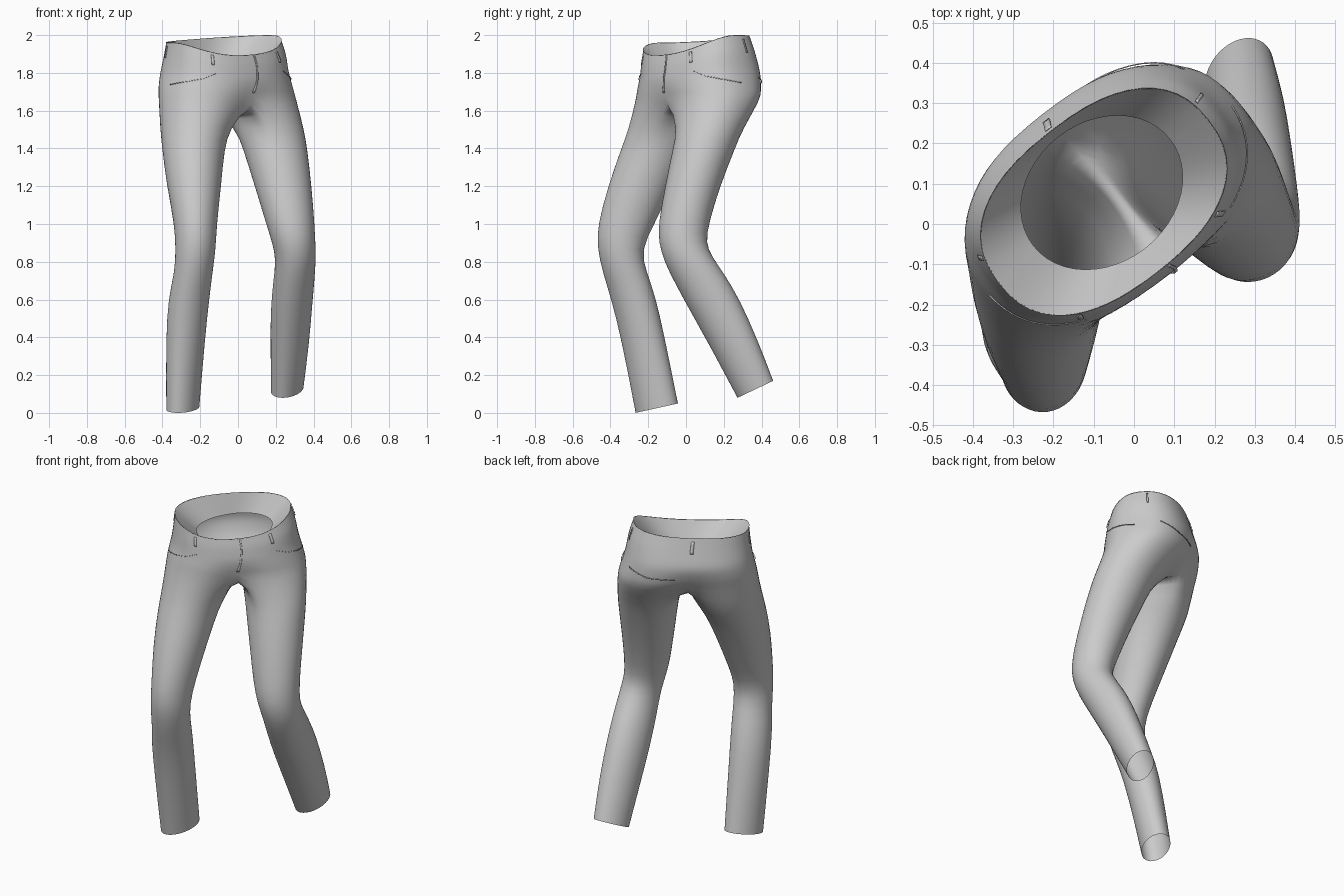
import bpy, bmesh
from math import sin, cos, pi, radians, exp, copysign
from mathutils import Vector

cube = bpy.data.objects.get("Cube")
if cube:
    bpy.data.objects.remove(cube)

cloth = bpy.data.materials.new("grey cloth")
cloth.use_nodes = True
GREY = (0.6, 0.6, 0.6, 1)
cloth.diffuse_color = GREY
cloth.node_tree.nodes["Principled BSDF"].inputs["Base Color"].default_value = GREY

TWIST = radians(38)          # the hips are turned about z
SIDE = Vector((cos(TWIST), sin(TWIST), 0))
FRONT = Vector((sin(TWIST), -cos(TWIST), 0))
OUTER, INNER = 16, 8         # ring segments outside the leg and along the crotch

# Hip rings: depth below rim, centre x, centre y, half width, half depth, centre pinch
HIPS = [(0, -.075, .055, .33, .22, 0), (.23, -.069, .064, .347, .238, 0),
        (.55, -.072, .074, .363, .258, 0), (.8, -.066, .07, .386, .257, .06),
        (1, -.056, .065, .401, .246, .14)]

# Leg rings: inner/outer x limits, then front y, z and back y, z
LEFT = [(-.008, .35, -.045, 1.5, .3, 1.5), (.027, .367, -.07, 1.4, .26, 1.4),
        (.09, .39, -.11, 1.2, .18, 1.2), (.15, .405, -.147, 1, .12, 1),
        (.182, .41, -.144, .9, .105, .9), (.202, .413, -.115, .8, .135, .83),
        (.188, .405, -.055, .68, .207, .73), (.172, .392, .045, .5, .285, .6),
        (.173, .376, .145, .32, .378, .39), (.175, .347, .273, .08, .462, .17)]
RIGHT = [(-.412, -.044, -.305, 1.5, .12, 1.5), (-.402, -.073, -.343, 1.4, .04, 1.4),
         (-.377, -.09, -.413, 1.2, -.07, 1.2), (-.337, -.113, -.467, 1, -.168, 1),
         (-.33, -.118, -.472, .88, -.24, .86), (-.335, -.135, -.44, .74, -.21, .75),
         (-.37, -.152, -.395, .6, -.163, .62), (-.382, -.175, -.34, .38, -.115, .41),
         (-.38, -.205, -.267, 0, -.043, .05)]


def soft(v):
    return copysign(abs(v) ** .833, v)


def hip_point(t, depth, out=0):
    """Point on the hips: t turns from front through left, depth 0 rim to 1 crotch."""
    for lo, hi in zip(HIPS, HIPS[1:]):
        if depth <= hi[0]:
            break
    k = (depth - lo[0]) / (hi[0] - lo[0])
    _, cx, cy, a, b, pinch = (p + (q - p) * k for p, q in zip(lo, hi))
    u, f = soft(sin(t)), soft(cos(t))
    rim = 1.98 + .02 * u - .085 * max(f, 0) ** 2
    z = rim + (1.66 - rim) * depth
    b *= 1 - pinch * exp(-(u / .3) ** 2)
    return Vector((cx, cy, z)) + SIDE * u * (a + out) + FRONT * f * (b + out)


def leg_ring(sec, side):
    x0, x1, yf, zf, yb, zb = sec
    start = 0 if side > 0 else pi
    arc = radians(130)
    skew = .3 * max(0, 1 - zf)      # calves are widest on the diagonal
    angles = [-arc + 2 * arc * j / OUTER for j in range(OUTER + 1)]
    angles += [arc + (2 * pi - 2 * arc) * j / INNER for j in range(1, INNER)]
    pts = []
    for ang in angles:
        w = TWIST + start + side * ang
        k = (1 + sin(w + skew) * 1.01) / 2
        pts.append(Vector(((x0 + x1) / 2 + (x1 - x0) / 2 * 1.01 * cos(w),
                           yf + (yb - yf) * k, zf + (zb - zf) * k)))
    return pts


def bridge(bm, a, b, closed=True):
    n = len(a)
    for i in range(n if closed else n - 1):
        j = (i + 1) % n
        bm.faces.new((a[i], a[j], b[j], b[i]))


def finish(bm, name, levels=0, thick=0):
    bmesh.ops.recalc_face_normals(bm, faces=bm.faces)
    mesh = bpy.data.meshes.new(name)
    bm.to_mesh(mesh)
    bm.free()
    mesh.materials.append(cloth)
    mesh.shade_smooth()
    ob = bpy.data.objects.new(name, mesh)
    bpy.context.collection.objects.link(ob)
    if levels:
        ob.modifiers.new("smooth", 'SUBSURF').levels = levels
        ob.modifiers["smooth"].render_levels = levels
    if thick:
        solid = ob.modifiers.new("thickness", 'SOLIDIFY')
        solid.thickness = thick
        solid.offset = 0


# Trousers: hips split at the crotch into two open legs
bm = bmesh.new()
rows = []
for depth in (0, .12, .23, .4, .55, .7, .85, 1):
    rows.append([bm.verts.new(hip_point(pi * i / OUTER, depth)) for i in range(2 * OUTER)])
for upper, lower in zip(rows, rows[1:]):
    bridge(bm, upper, lower)
hip = rows[-1]
front, back = hip[0].co, hip[OUTER].co
low = Vector((-.028, .06, 1.625))
ctrl = 2 * low - (front + back) / 2
crotch = []
for j in range(1, INNER):
    k = j / INNER
    crotch.append(bm.verts.new(back * (1 - k) ** 2 + ctrl * 2 * k * (1 - k) + front * k * k))
for table, side in ((LEFT, 1), (RIGHT, -1)):
    ring = [hip[(side * i) % (2 * OUTER)] for i in range(OUTER + 1)] + crotch
    for sec in table:
        nxt = [bm.verts.new(p) for p in leg_ring(sec, side)]
        bridge(bm, ring, nxt)
        ring = nxt
finish(bm, "trousers", levels=1)

# Lining: a strip sloping inward and down from the rim
bm = bmesh.new()
rim, mid, hem = [], [], []
for i in range(48):
    t = 2 * pi * i / 48
    top = hip_point(t, 0)
    end = Vector((-.08, .078, top.z - .12)) + SIDE * .215 * sin(t) + FRONT * .175 * cos(t)
    rim.append(bm.verts.new(top))
    mid.append(bm.verts.new(top.lerp(end, .5)))
    hem.append(bm.verts.new(end))
bridge(bm, rim, mid)
bridge(bm, mid, hem)
finish(bm, "waist_lining")


def strip(name, path, width, across):
    """Thin band along a path of (turn in degrees, depth) on the hips."""
    bm = bmesh.new()
    edges = ([], [])
    fine = []
    for (t0, d0), (t1, d1) in zip(path, path[1:]):
        fine += [(t0 + (t1 - t0) * k / 5, d0 + (d1 - d0) * k / 5) for k in range(5)]
    for t, d in fine + [path[-1]]:
        for s, row in zip((-.5, .5), edges):
            dt, dd = (width * s, 0) if across else (0, width * s)
            row.append(bm.verts.new(hip_point(radians(t + dt), d + dd, .002)))
    bridge(bm, edges[0], edges[1], closed=False)
    finish(bm, name, thick=.003)


# Belt loops around the waistband
for n, (turn, width) in enumerate(((-38, 3), (32, 3), (100, 2), (180, 1.5), (255, 3))):
    strip("belt_loop_%d" % (n + 1), [(turn, .06), (turn, .27)], width, True)

# Fly, pocket openings and the fold below the left seat
strip("fly", [(3, .02), (2.5, .35), (1.5, .6), (0, .85)], 1, True)
for s, name in ((1, "left"), (-1, "right")):
    strip(name + "_pocket_edge", [(s * 35, .45), (s * 48, .58), (s * 65, .66), (s * 88, .74)],
          .012, False)
strip("left_seat_fold", [(115, .66), (145, .76), (170, .76)], .012, False)
